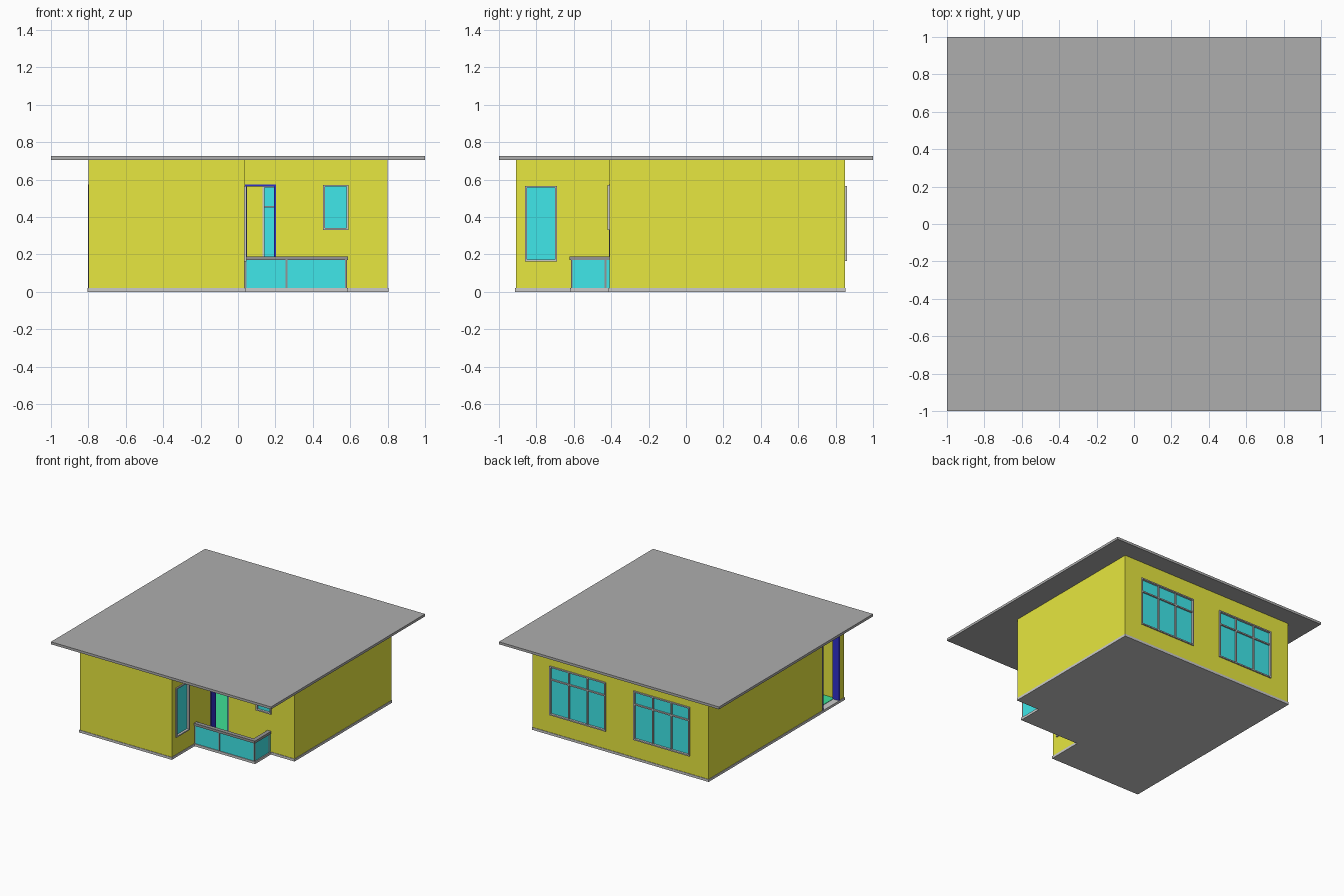
import bpy, bmesh

if "Cube" in bpy.data.objects:
    bpy.data.objects.remove(bpy.data.objects["Cube"])

def material(name, rgb):
    m = bpy.data.materials.new(name)
    m.diffuse_color = (*rgb, 1)
    m.use_nodes = True
    m.node_tree.nodes["Principled BSDF"].inputs["Base Color"].default_value = m.diffuse_color
    return m

YELLOW = material("yellow_plaster", (0.80, 0.80, 0.05))
CYAN = material("cyan_glass", (0.05, 0.80, 0.82))
BLUE = material("blue_frame", (0.03, 0.03, 0.60))
GREEN = material("green_floor", (0.05, 0.75, 0.30))
ROOF = material("roof_grey", (0.42, 0.42, 0.42))
DARK = material("dark_grey", (0.30, 0.30, 0.30))

def finish(name, bm, mat=None):
    bmesh.ops.recalc_face_normals(bm, faces=bm.faces)
    me = bpy.data.meshes.new(name)
    bm.to_mesh(me)
    bm.free()
    ob = bpy.data.objects.new(name, me)
    bpy.context.collection.objects.link(ob)
    if mat:
        me.materials.append(mat)
    return ob

def boxes(name, items, mat=None):
    """One object from boxes given as ((x0, x1), (y0, y1), (z0, z1))."""
    bm = bmesh.new()
    for spans in items:
        vs = bmesh.ops.create_cube(bm, size=1)["verts"]
        for v in vs:
            for i, (a, b) in enumerate(spans):
                v.co[i] = (a + b) / 2 + v.co[i] * abs(b - a)
    return finish(name, bm, mat)

def prism(name, pts, z0, z1, mat=None):
    """Vertical extrusion of a plan outline."""
    bm = bmesh.new()
    f = bm.faces.new([bm.verts.new((x, y, z0)) for x, y in pts])
    r = bmesh.ops.extrude_face_region(bm, geom=[f])
    for v in r["geom"]:
        if isinstance(v, bmesh.types.BMVert):
            v.co.z = z1
    return finish(name, bm, mat)

X0, X1, Y1 = -0.80, 0.80, 0.85      # outer plan limits
XS, YF, YR = 0.035, -0.91, -0.41    # step in the plan
T, FLOOR, TOP = 0.055, 0.02, 0.706  # wall thickness and heights
BX, BY = 0.585, -0.62               # balcony outer corner

def plan(d):
    """L-shaped outline shrunk inwards by d."""
    return [(X0 + d, YF + d), (XS - d, YF + d), (XS - d, YR + d),
            (X1 - d, YR + d), (X1 - d, Y1 - d), (X0 + d, Y1 - d)]

# Base slab with balcony, inner floor, roof
e = 0.004
prism("base_slab", [(X0 - e, YF - e), (XS + e, YF - e), (XS + e, BY), (BX + e, BY),
                    (BX + e, YR - e), (X1 + e, YR - e), (X1 + e, Y1 + e), (X0 - e, Y1 + e)],
      0, FLOOR)
prism("inner_floor", plan(T * 0.9), FLOOR - 0.002, FLOOR + 0.003, GREEN)
boxes("roof_slab", [((-1, 1), (-1, 1), (0.705, 0.725))], ROOF)

# Walls: hollow L-shaped shell
walls = prism("walls", plan(0), FLOOR, TOP, YELLOW)
core = prism("room_cutter", plan(T), -0.1, 0.9)
cutters = [core]

def place(axis, plane, out, u, d, z):
    """Span on a facade: u along it, d measured outwards from its face."""
    dd = tuple(sorted(plane + out * v for v in d))
    return (u, dd, z) if axis == "x" else (dd, u, z)

def opening(name, axis, plane, out, u, z, cols=1, transom=None, door=False):
    (a, b), (c, t) = u, z
    P = lambda us, d, zs: place(axis, plane, out, us, d, zs)
    cutters.append(boxes(name + "_cutter", [P(u, (-T - 0.02, 0.03), z)]))
    w = 0.010
    deep = (-T - 0.002, 0.003) if door else (-T, 0.010)
    bars = [P((a, a + w), deep, z), P((b - w, b), deep, z),
            P((a + w, b - w), deep, (t - w, t))]
    if door:
        boxes(name + "_frame", bars, BLUE)
        return
    bars.append(P((a + w, b - w), deep, (c, c + w)))
    thin = (-0.030, 0.004)
    for i in range(1, cols):
        m = a + (b - a) * i / cols
        bars.append(P((m - w / 2, m + w / 2), thin, (c + w, t - w)))
    if transom:
        bars.append(P((a + w, b - w), thin, (transom - w / 2, transom + w / 2)))
    boxes(name + "_frame", bars)
    boxes(name + "_glass", [P((a + w / 2, b - w / 2), (-0.020, -0.008), (c + w / 2, t - w / 2))], CYAN)

# Windows and doors
for tag, u in (("right", (0.132, 0.641)), ("left", (-0.631, -0.122))):
    opening("back_window_" + tag, "x", Y1, 1, u, (0.165, 0.567), 3, 0.455)
opening("front_window", "x", YR, -1, (0.455, 0.59), (0.33, 0.572))
opening("side_window", "y", XS, 1, (-0.86, -0.69), (0.163, 0.567))
opening("balcony_door", "x", YR, -1, (XS + 0.002, 0.203), (FLOOR - 0.01, 0.573), door=True)
opening("entrance_door", "y", X0, -1, (-0.85, -0.63), (FLOOR - 0.01, 0.573), door=True)

# Cut the room and the openings out of the walls
for c in cutters:
    m = walls.modifiers.new(c.name, "BOOLEAN")
    m.operation, m.solver, m.object = "DIFFERENCE", "EXACT", c
bpy.context.view_layer.update()
done = bpy.data.meshes.new_from_object(
    walls.evaluated_get(bpy.context.evaluated_depsgraph_get()))
walls.modifiers.clear()
walls.data = done
for c in cutters:
    bpy.data.objects.remove(c)

# Balcony railing: handrail, posts and glass panels
R0, R1, p = 0.170, 0.190, 0.010
boxes("balcony_handrail", [((XS, BX + e), (BY - e, BY + 0.03), (R0, R1)),
                           ((BX - 0.03, BX + e), (BY + 0.03, YR), (R0, R1))], DARK)
boxes("balcony_posts", [((x, x + p), (y, y + p), (FLOOR, R0)) for x, y in
                        ((XS, BY + e), (0.255, BY + e), (BX - 0.012, BY + e), (BX - 0.012, YR - 0.025))], DARK)
boxes("balcony_glass", [((XS + p, BX - p), (BY + 0.006, BY + 0.012), (FLOOR, R0)),
                        ((BX - 0.010, BX - 0.004), (BY + 0.012, YR), (FLOOR, R0))], CYAN)
